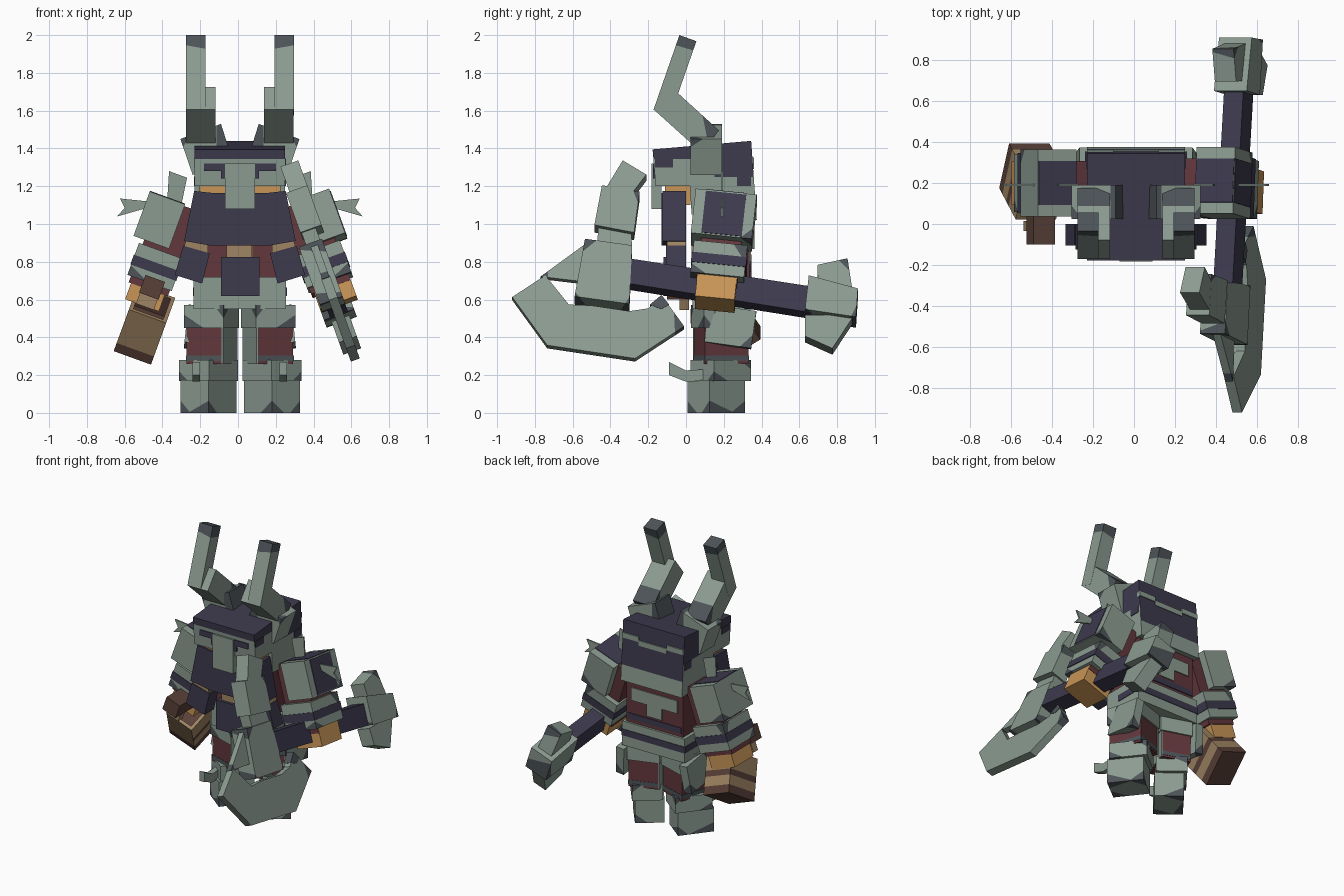
import bpy, bmesh, math
from mathutils import Matrix, Vector

if "Cube" in bpy.data.objects:
    bpy.data.objects.remove(bpy.data.objects["Cube"])

I = Matrix.Identity(4)
COL = {"steel_green": (.26, .33, .285), "dark_indigo": (.047, .042, .076), "dull_red": (.12, .038, .045),
       "skin_orange": (.58, .30, .095), "tan_wood": (.35, .235, .125), "dark_brown": (.10, .052, .04),
       "slate": (.075, .088, .098)}
MAT = {}
for n, c in COL.items():
    MAT[n] = bpy.data.materials.new(n)
    MAT[n].diffuse_color = (*c, 1)
G, D, R, O, T, B, S = COL


def finish(name, bm, mats):
    bmesh.ops.recalc_face_normals(bm, faces=bm.faces)
    me = bpy.data.meshes.new(name)
    bm.to_mesh(me)
    bm.free()
    for m in mats:
        me.materials.append(MAT[m])
    ob = bpy.data.objects.new(name, me)
    bpy.context.collection.objects.link(ob)
    return ob


def cut(bm, co, no):
    bmesh.ops.bisect_plane(bm, geom=bm.verts[:] + bm.edges[:] + bm.faces[:], plane_co=co, plane_no=no)


def worn(ob, depth, *dirs):
    """Paint the corners lying furthest along each direction in slate."""
    bm = bmesh.new()
    bm.from_mesh(ob.data)
    ob.data.materials.append(MAT[S])
    slot = len(ob.data.materials) - 1
    for d in dirs:
        d = Vector(d).normalized()
        co = d * (max(v.co.dot(d) for v in bm.verts) - depth)
        cut(bm, co, d)
        for f in bm.faces:
            if (f.calc_center_median() - co).dot(d) > 1e-5:
                f.material_index = slot
    bm.to_mesh(ob.data)
    bm.free()
    return ob


def box(name, size, loc, mat, M=I):
    bm = bmesh.new()
    bmesh.ops.create_cube(bm, size=1, matrix=M @ Matrix.Translation(loc) @ Matrix.Diagonal((*size, 1)))
    return finish(name, bm, [mat])


def span(name, x, y, z, mat, M=I):
    """Box from ranges."""
    return box(name, [r[1] - r[0] for r in (x, y, z)], [(r[0] + r[1]) / 2 for r in (x, y, z)], mat, M)


def prism(name, pts, a, b, mat, place, cuts=(), rule=None, mats=None):
    """Extrude an outline; place(p, q, t) maps outline and depth to space."""
    bm = bmesh.new()
    lo = [bm.verts.new(place(p, q, a)) for p, q in pts]
    hi = [bm.verts.new(place(p, q, b)) for p, q in pts]
    bm.faces.new(lo)
    bm.faces.new(hi[::-1])
    for i in range(len(pts)):
        j = (i + 1) % len(pts)
        bm.faces.new((lo[j], lo[i], hi[i], hi[j]))
    bmesh.ops.recalc_face_normals(bm, faces=bm.faces)
    for co, no in cuts:
        cut(bm, co, no)
    if rule:
        for f in bm.faces:
            f.normal_update()
            f.material_index = rule(f.calc_center_median(), f.normal)
    return finish(name, bm, mats or [mat])


def along_x(p, q, t):
    return Vector((t, p, q))


def along_y(p, q, t):
    return Vector((p, t, q))


def rot(deg, axis):
    return Matrix.Rotation(math.radians(deg), 4, axis)


def mx(pts, s):
    """Mirror x,z outline (given for the -x side) about the body centre."""
    return [(p if s < 0 else .02 - p, q) for p, q in pts]


# --- helmet: dark crown over green lower part
def helmet_rule(c, n):
    if n.z > .7:
        return 1
    if n.y < -.7:
        return int(c.z > 1.345)
    if n.y > .7:
        return int(c.z > 1.13)
    return int(c.z > (1.345 if c.y < .15 else 1.25))


prism("helmet", [(-.177, 1.395), (.345, 1.44), (.375, 1.02), (.03, 1.05), (.02, 1.2), (-.16, 1.2)],
      -.23, .25, G, along_x, [((0, 0, z), (0, 0, 1)) for z in (1.13, 1.2, 1.25, 1.345)]
      + [((0, .15, 0), (0, 1, 0))], helmet_rule, [G, D])
for i, (x0, x1, z) in enumerate(((-.23, -.1, 1.335), (-.1, .12, 1.31), (.12, .25, 1.335))):
    span(f"helmet_back_wave_{i}", (x0, x1), (.33, .36), (z - .018, z + .018), G)
span("nose_guard", (-.07, .09), (-.183, -.13), (1.08, 1.32), G)
span("face", (-.205, .225), (-.112, .025), (1.10, 1.22), O)

# --- beard with braids
span("beard", (-.145, .165), (-.13, 0), (.885, 1.165), D)
span("beard_ring", (-.06, .075), (-.1, 0), (.82, .89), T)
span("beard_tip", (-.09, .115), (-.12, 0), (.62, .825), D)

for s, side in ((-1, "left"), (1, "right")):
    # eye slots
    for nm, xr, zr in (("wide", (-.18, -.05), (1.28, 1.32)), ("drop", (-.09, -.05), (1.24, 1.28))):
        x = sorted(xr if s < 0 else [.02 - v for v in xr])
        span(f"{side}_eye_slot_{nm}", x, (-.176, -.15), zr, D)
    # jagged edge of the dark crown on the helmet side
    xo = .01 + s * .24
    for nm, yr, zr in (("front", (-.165, -.07), (1.30, 1.346)), ("back", (.27, .345), (1.20, 1.251))):
        span(f"{side}_crown_step_{nm}", (xo - .004, xo + .004), yr, zr, D)
    # side braids
    prism(f"{side}_braid_top", mx([(-.232, 1.175), (-.14, 1.165), (-.14, .885), (-.285, .91)], s), -.125, 0, D, along_y)
    prism(f"{side}_braid_ring", mx([(-.27, .93), (-.16, .90), (-.16, .845), (-.285, .88)], s), -.1, 0, T, along_y)
    prism(f"{side}_braid_tip", mx([(-.29, .885), (-.15, .845), (-.19, .685), (-.335, .73)], s), -.105, 0, D, along_y)
    # horns: socket, bent lower part, upright part with dark tip
    ob = prism(f"{side}_horn_socket", mx([(-.305, 1.45), (-.09, 1.53), (-.03, 1.34), (-.24, 1.26)], s), .025, .19, G,
               along_y, [((.01 + s * .125, 0, 0), (1, 0, 0))], lambda c, n: int(abs(c.x - .01) < .125), [G, S])
    worn(ob, .03, (s, -.6, .6))
    x0, x1 = sorted((.01 + s * .285, .01 + s * .128))
    worn(prism(f"{side}_horn_lower", [(-.17, 1.605), (-.077, 1.724), (.175, 1.495), (.08, 1.38)], x0, x1, G, along_x),
         .07, (0, 1, .2))
    x0, x1 = sorted((.01 + s * .286, .01 + s * .183))
    ob = prism(f"{side}_horn_upper", [(-.172, 1.605), (-.035, 2.0), (.055, 1.968), (-.082, 1.575)], x0, x1, G, along_x)
    worn(ob, .075, (-s * .2, .3, 1))

    # --- arm, built upright then swung outward
    M = Matrix.Translation((.01 + s * .37, .2, 1.0)) @ rot(-20 * s, 'Y') @ rot(-6 if s > 0 else 0, 'X')
    box(f"{side}_arm", (.22, .215, .48), (-s * .01, 0, -.125), R, M)
    worn(box(f"{side}_shoulder_pad", (.2, .325, .25), (s * .06, 0, 0), G, M), .04, (s, 1, -1))
    box(f"{side}_pad_top_inlay", (.196, .215, .008), (s * .06, 0, .125), D, M)
    if s > 0:
        box("right_pad_side_inlay", (.008, .215, .235), (s * .16, 0, 0), D, M)
    worn(box(f"{side}_bracer", (.25, .285, .18), (-s * .005, 0, -.24), G, M), .04, (s, 1, 1), (s, -1, -1))
    box(f"{side}_bracer_stripe", (.258, .293, .055), (-s * .005, 0, -.245), D, M)
    box(f"{side}_hand", (.205 if s > 0 else .19, .21, .14), (0 if s > 0 else .008, 0, -.385), O, M)
    # pad spikes
    prism(f"{side}_outer_spike", mx([(-.625, 1.135), (-.60, 1.085), (-.64, 1.04), (-.5, 1.08), (-.48, 1.12)], s),
          .185, .195, G, along_y)
    prism(f"{side}_inner_spike", mx([(-.365, 1.28), (-.27, 1.245), (-.30, 1.1), (-.375, 1.12)], s), .185, .195, G, along_y)

    # --- leg
    cx = .012 + s * .168
    F = Matrix.Translation((cx, .16, 0)) @ rot(38 * s, 'Z')
    worn(box(f"{side}_boot", (.19, .24, .175), (0, 0, .0875), G, F), .045, (.2, 1, -1), (-.2, -1, -1), (s, .3, -1))
    C = Matrix.Translation((cx, .185, 0)) @ rot(38 * s, 'Z')
    worn(box(f"{side}_boot_cuff", (.2, .25, .11), (0, 0, .225), G, C), .035, (.2, 1, 1), (s, .1, -1))
    L = Matrix.Translation((.01 + s * .15, .185, 0)) @ rot(18 * s, 'Z')
    box(f"{side}_thigh", (.2, .24, .30), (0, 0, .41), R, L)
    box(f"{side}_thigh_inner", (.008, .246, .30), (-s * .1, 0, .41), G, L)
    worn(box(f"{side}_thigh_plate", (.22, .26, .12), (0, 0, .51), G, L), .04, (s, -1, -1), (-s, -1, 1))
    box(f"{side}_knee_trim", (.204, .244, .03), (s * .001, 0, .29), S, L)
    xs = .01 + s * .23
    prism(f"{side}_toe_spike", [(-.09, .27), (-.09, .2), (0, .165), (.09, .17), (.09, .23), (0, .225)],
          xs - .02, xs + .02, G, along_x)
    # hip side plate
    H = Matrix.Translation((.01 + s * .255, .235, .455)) @ rot(-6 * s, 'Y') @ rot(-8, 'X')
    worn(box(f"{side}_hip_plate", (.06, .25, .2), (0, 0, 0), G, H), .04, (s, 1, -1), (s, -1, 1))

# --- torso and belt
span("torso", (-.21, .23), (.05, .335), (.56, 1.12), R)
span("back_plate", (-.17, .19), (.30, .343), (.88, .97), G)
span("back_plate_tab", (-.05, .07), (.30, .343), (.80, .88), G)
span("belt", (-.235, .255), (.035, .35), (.55, .72), G)
span("belt_stripe", (-.239, .259), (.15, .354), (.62, .665), D)
span("lower_back_stripe", (-.2, .22), (.33, .341), (.745, .785), D)
span("chest_buckle", (-.06, .08), (.03, .06), (.82, .9), T)

# --- mug held in the left hand, tipped forward, with a hollow opening
M = Matrix.Translation((-.495, .208, .468)) @ rot(20, 'Y') @ rot(33, 'X')
bm = bmesh.new()
bmesh.ops.create_cube(bm, size=1, matrix=Matrix.Diagonal((.21, .26, .28, 1)))
for z in (-.085, -.02, .02):
    cut(bm, (0, 0, z), (0, 0, 1))
bm.normal_update()
for f in bm.faces:
    z = f.calc_center_median().z
    f.material_index = 1 if z < -.085 or -.02 < z < .02 and f.normal.y > -.5 else 0
top = max(bm.faces, key=lambda f: f.calc_center_median().z)
bmesh.ops.inset_individual(bm, faces=[top], thickness=.03)
inner = bmesh.ops.extrude_discrete_faces(bm, faces=[top])["faces"][0]
bmesh.ops.translate(bm, verts=inner.verts[:], vec=(0, 0, -.12))
for e in inner.edges:
    for f in e.link_faces:
        f.material_index = 1
bmesh.ops.transform(bm, matrix=M, verts=bm.verts[:])
finish("mug", bm, [T, B])
H = Matrix.Translation((-.455, .0, .665)) @ rot(20, 'Y')
box("mug_handle", (.11, .2, .10), (0, 0, 0), B, H)
box("mug_handle_arm", (.10, .05, .10), (0, -.01, -.06), T, H)

# --- axe: outlines in the tilted blade plane
AXN = Vector((1, 0, .36)).normalized()


def axe(name, pts, th, mat=G, off=0):
    return prism(name, pts, -th / 2, th / 2, mat, lambda p, q, t: Vector((.722 + off - .36 * q, p, q)) + AXN * t)


axe("axe_haft", [(-.295, .80), (.68, .65), (.66, .515), (-.30, .668)], .1, D)
worn(axe("axe_blade", [(-.92, .605), (-.745, .72), (-.62, .565), (-.5, .56), (-.3, .53), (-.2, .545), (-.13, .615),
                       (-.01, .45), (-.27, .28), (-.735, .35)], .05), .05, (0, 1, .05))
worn(axe("axe_blade_wing", [(-.77, .715), (-.53, .89), (-.48, .68), (-.56, .69)], .04), .04, (0, -1, 0))
worn(axe("axe_head", [(-.535, .90), (-.285, .865), (-.30, .555), (-.59, .595)], .13, off=-.015),
     .045, (0, -1, -.8), (0, -.8, 1), (0, 1, -.7))
axe("axe_neck", [(-.465, .97), (-.29, .95), (-.285, .85), (-.47, .87)], .08)
worn(axe("axe_poll", [(-.445, 1.185), (-.245, 1.15), (-.275, .935), (-.485, .975)], .12, off=.015), .03, (0, 1, .4))
axe("axe_poll_tip", [(-.335, 1.32), (-.21, 1.245), (-.29, 1.14), (-.42, 1.18)], .10, off=.025)
axe("axe_blade_notch", [(-.19, .565), (-.13, .615), (-.09, .565), (-.13, .54)], .056, S)
worn(axe("pommel_core", [(.65, .70), (.91, .63), (.90, .48), (.63, .52)], .17), .05, (0, 1, -.5), (0, -1, -1))
worn(axe("pommel_top", [(.695, .765), (.855, .80), (.88, .64), (.70, .66)], .11), .04, (0, 1, 1))
axe("pommel_bottom", [(.63, .50), (.89, .50), (.775, .325), (.63, .39)], .10)

for m in bpy.data.materials:
    if m.users and not m.is_grease_pencil:
        m.use_nodes = True
        m.node_tree.nodes["Principled BSDF"].inputs["Base Color"].default_value = m.diffuse_color
